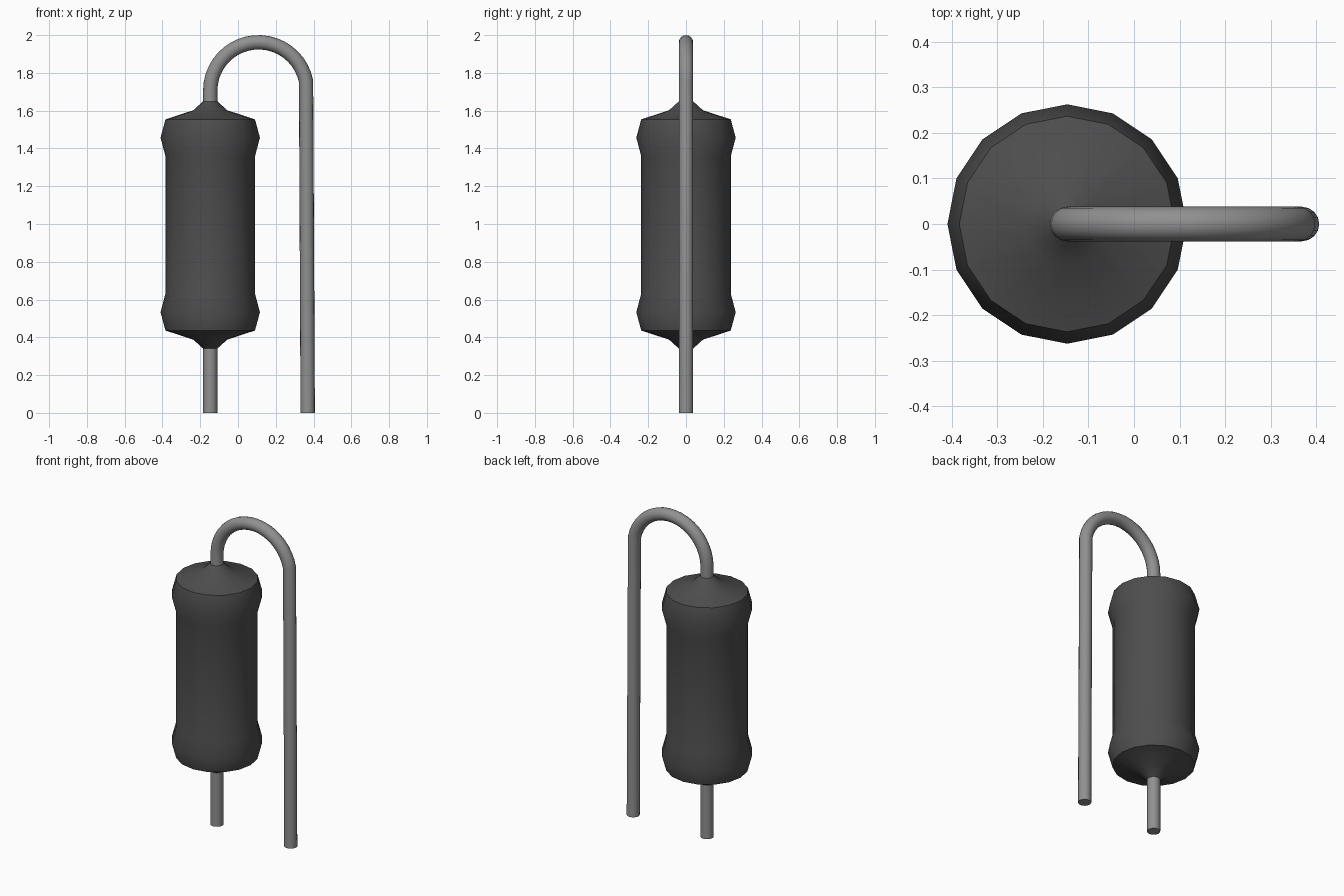
import bpy
import bmesh
import math
from mathutils import Matrix

cube = bpy.data.objects.get("Cube")
if cube:
    bpy.data.objects.remove(cube, do_unlink=True)

AXIS_X = -0.147     # centre line of the body
WIRE_R = 0.038


def make_material(name, value):
    mat = bpy.data.materials.new(name)
    mat.use_nodes = True
    colour = (value, value, value, 1.0)
    mat.diffuse_color = colour
    mat.node_tree.nodes["Principled BSDF"].inputs["Base Color"].default_value = colour
    return mat


def smooth(obj, degrees):
    bpy.ops.object.select_all(action="DESELECT")
    obj.select_set(True)
    bpy.context.view_layer.objects.active = obj
    bpy.ops.object.shade_smooth_by_angle(angle=math.radians(degrees))


def lathe(name, profile, sides, x, mat):
    """Revolve (radius, height) pairs about a vertical axis and cap the ends."""
    bm = bmesh.new()
    rings = []
    for r, z in profile:
        rings.append([bm.verts.new((r * math.cos(2 * math.pi * i / sides),
                                    r * math.sin(2 * math.pi * i / sides), z))
                      for i in range(sides)])
    for low, high in zip(rings, rings[1:]):
        for i in range(sides):
            j = (i + 1) % sides
            bm.faces.new((low[i], low[j], high[j], high[i]))
    bm.faces.new(rings[0][::-1])
    bm.faces.new(rings[-1])
    bm.transform(Matrix.Translation((x, 0, 0)))
    mesh = bpy.data.meshes.new(name)
    bm.to_mesh(mesh)
    bm.free()
    mesh.materials.append(mat)
    obj = bpy.data.objects.new(name, mesh)
    bpy.context.collection.objects.link(obj)
    smooth(obj, 40)
    return obj


def wire(name, path, mat):
    """Round wire along (x, z) points in the y = 0 plane."""
    curve = bpy.data.curves.new(name, "CURVE")
    curve.dimensions = "3D"
    curve.bevel_depth = WIRE_R
    curve.bevel_resolution = 6
    curve.use_fill_caps = True
    spline = curve.splines.new("POLY")
    spline.points.add(len(path) - 1)
    for point, (x, z) in zip(spline.points, path):
        point.co = (x, 0, z, 1)
    curve.materials.append(mat)
    obj = bpy.data.objects.new(name, curve)
    bpy.context.collection.objects.link(obj)
    bpy.ops.object.select_all(action="DESELECT")
    obj.select_set(True)
    bpy.context.view_layer.objects.active = obj
    bpy.ops.object.convert(target="MESH")
    smooth(bpy.context.object, 40)


body_grey = make_material("dark grey coating", 0.075)
wire_grey = make_material("grey metal", 0.28)

# Body: lower half profile, mirrored in height for the upper half
MID_Z = 0.995
half = [(0.037, 0.34), (0.09, 0.388), (0.237, 0.436), (0.263, 0.533), (0.237, 0.632)]
profile = half + [(r, 2 * MID_Z - z) for r, z in reversed(half)]
lathe("resistor_body", profile, 16, AXIS_X, body_grey)

# Short straight lead below the body
wire("lower_lead", [(AXIS_X, 0.0), (AXIS_X, 0.36)], wire_grey)

# Upper lead: bends over in an arc, then runs straight down
ARC_X, ARC_Z, ARC_R, STEPS = 0.109, 1.706, 0.256, 20
path = [(AXIS_X, 1.62)]
for i in range(STEPS + 1):
    a = math.radians(180 - 169 * i / STEPS)
    path.append((ARC_X + ARC_R * math.cos(a), ARC_Z + ARC_R * math.sin(a)))
path.append((0.369, 0.0))
wire("bent_lead", path, wire_grey)
